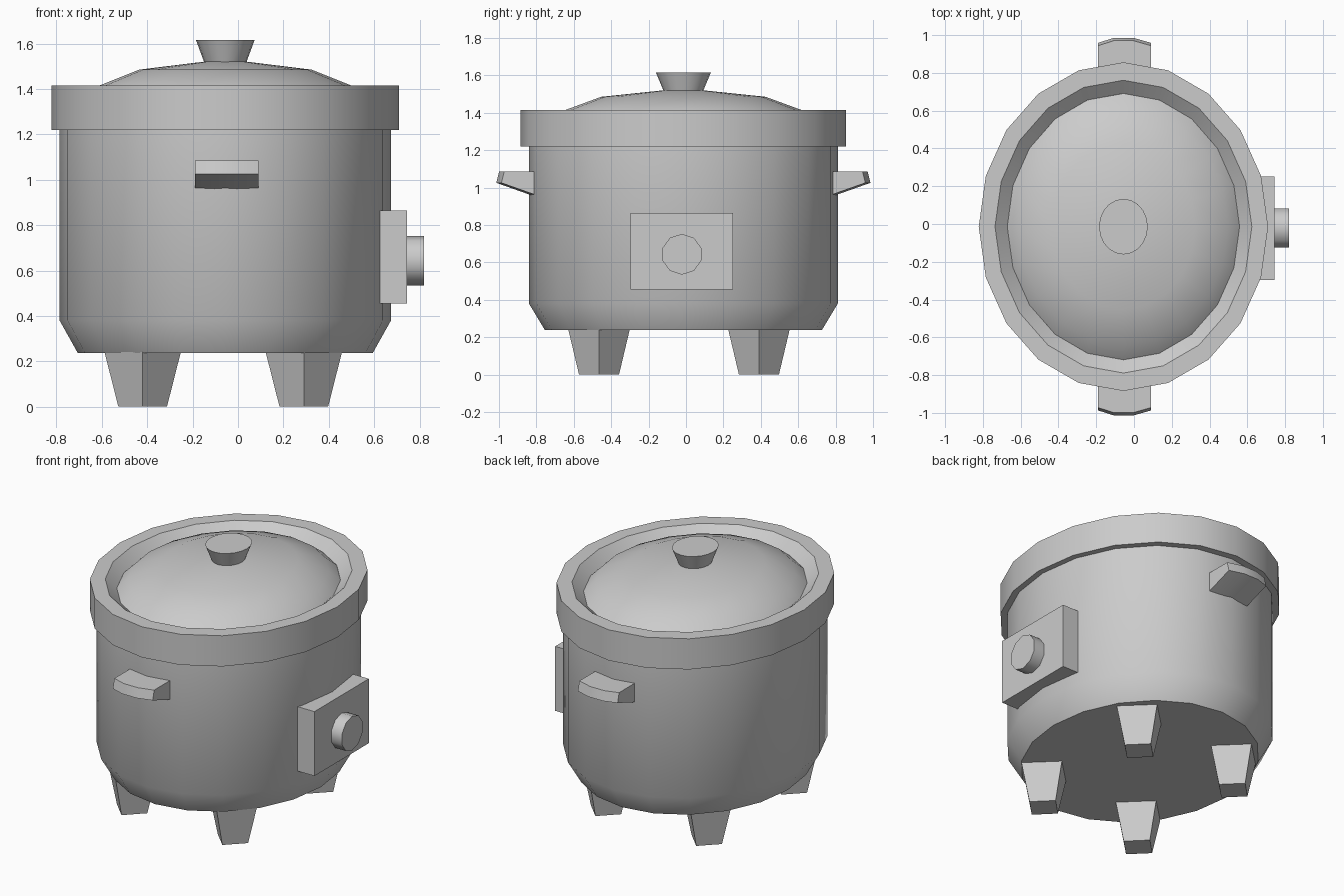
import bpy, bmesh, math
from mathutils import Matrix, Vector

if "Cube" in bpy.data.objects:
    bpy.data.objects.remove(bpy.data.objects["Cube"])

CX, CY = -0.056, -0.014   # axis of the oval pot


def finish(name, bm, smooth=40):
    bmesh.ops.recalc_face_normals(bm, faces=bm.faces)
    me = bpy.data.meshes.new(name)
    bm.to_mesh(me)
    bm.free()
    ob = bpy.data.objects.new(name, me)
    bpy.context.collection.objects.link(ob)
    if smooth:
        bpy.ops.object.select_all(action='DESELECT')
        bpy.context.view_layer.objects.active = ob
        ob.select_set(True)
        bpy.ops.object.shade_smooth_by_angle(angle=math.radians(smooth))
    return ob


def oval_lathe(name, profile, sides=20, cap_start=False, cap_end=False, closed=False):
    """Stack oval rings given as (radius x, radius y, z)."""
    bm = bmesh.new()
    rings = []
    for rx, ry, z in profile:
        rings.append([bm.verts.new((CX + rx * math.cos(2 * math.pi * i / sides),
                                    CY + ry * math.sin(2 * math.pi * i / sides), z))
                      for i in range(sides)])
    pairs = list(zip(rings, rings[1:]))
    if closed:
        pairs.append((rings[-1], rings[0]))
    for a, b in pairs:
        for i in range(sides):
            j = (i + 1) % sides
            bm.faces.new((a[i], a[j], b[j], b[i]))
    if cap_start:
        bm.faces.new(rings[0][::-1])
    if cap_end:
        bm.faces.new(rings[-1])
    return finish(name, bm)


# Pot body with bevelled foot
oval_lathe("pot_body", [(0.65, 0.74, 0.237), (0.73, 0.826, 0.38), (0.73, 0.826, 1.22)],
           cap_start=True)

# Thick rim
oval_lathe("pot_rim", [(0.60, 0.69, 1.22), (0.766, 0.87, 1.22), (0.766, 0.87, 1.415),
                       (0.68, 0.775, 1.415), (0.615, 0.705, 1.355)], closed=True)

# Domed lid
oval_lathe("lid", [(0.62, 0.71, 1.35), (0.555, 0.63, 1.415), (0.38, 0.44, 1.485),
                   (0.095, 0.105, 1.52)], cap_end=True)

# Flared lid knob
oval_lathe("lid_knob", [(0.092, 0.105, 1.515), (0.129, 0.147, 1.615)],
           cap_start=True, cap_end=True)

# Side handles: wedge with a bowed outer edge
for name, s in (("front_handle", -1), ("back_handle", 1)):
    bm = bmesh.new()
    rows = []
    for x, reach in ((-0.19, 0.958), (-0.105, 0.985), (-0.005, 0.985), (0.09, 0.958)):
        low = 0.95 if reach < 0.97 else 0.94
        rows.append([bm.verts.new((x, CY + s * y, z)) for y, z in
                     ((0.76, low), (0.76, 1.085), (reach, 1.085), (reach + 0.015, 1.025))])
    for a, b in zip(rows, rows[1:]):
        for i in range(4):
            j = (i + 1) % 4
            bm.faces.new((a[i], a[j], b[j], b[i]))
    bm.faces.new(rows[0])
    bm.faces.new(rows[-1])
    finish(name, bm, 30)

# Control box
bm = bmesh.new()
bmesh.ops.create_cube(bm, size=1, matrix=Matrix.Translation((0.685, -0.022, 0.66))
                      @ Matrix.Diagonal((0.12, 0.547, 0.41, 1)))
finish("control_box", bm, 0)

# Ten-sided dial
bm = bmesh.new()
bmesh.ops.create_cone(bm, cap_ends=True, segments=10, radius1=0.109, radius2=0.109, depth=0.08)
for v in bm.verts:
    a = v.co.copy()
    v.co = Vector((0.78 + a.z, -0.022 + a.y, 0.643 + a.x))
bmesh.ops.rotate(bm, verts=bm.verts, cent=(0.78, -0.022, 0.643),
                 matrix=Matrix.Rotation(math.radians(90), 3, 'X'))
finish("control_dial", bm, 40)

# Four tapered square feet, corners on the axes
for side, x in (("left", -0.42), ("right", 0.29)):
    for end, y in (("front", -0.465), ("back", 0.39)):
        bm = bmesh.new()
        ring = [(math.cos(k * math.pi / 2), math.sin(k * math.pi / 2)) for k in range(4)]
        lo = [bm.verts.new((x + 0.107 * c, y + 0.107 * s, 0)) for c, s in ring]
        hi = [bm.verts.new((x + 0.168 * c, y + 0.164 * s, 0.24)) for c, s in ring]
        for i in range(4):
            j = (i + 1) % 4
            bm.faces.new((lo[i], lo[j], hi[j], hi[i]))
        bm.faces.new(lo)
        bm.faces.new(hi)
        finish(f"{end}_{side}_foot", bm, 0)
